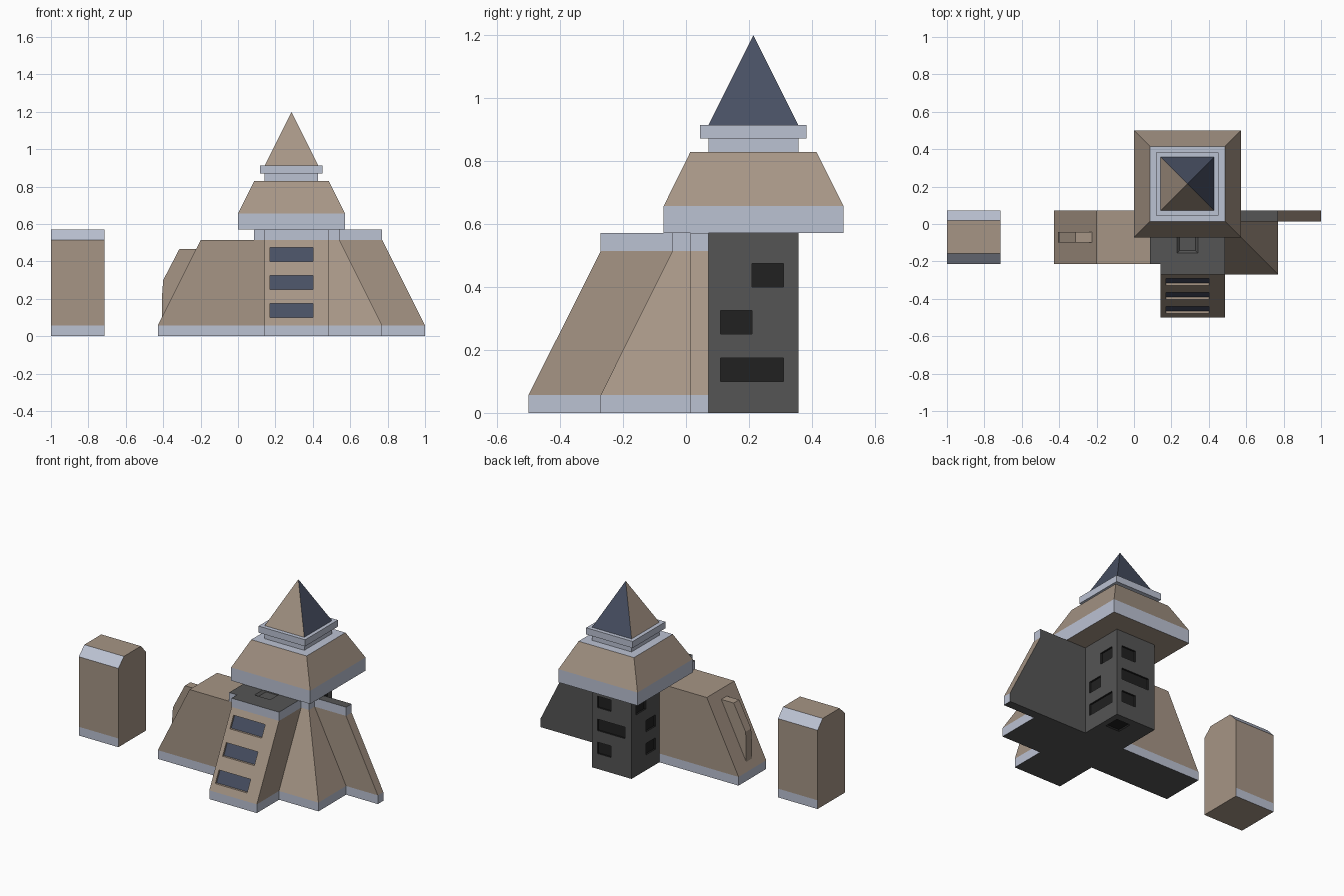
import bpy, bmesh

if "Cube" in bpy.data.objects:
    bpy.data.objects.remove(bpy.data.objects["Cube"])

def material(name, r, g, b):
    m = bpy.data.materials.new(name)
    m.diffuse_color = (r, g, b, 1)
    m.use_nodes = True
    m.node_tree.nodes["Principled BSDF"].inputs["Base Color"].default_value = m.diffuse_color
    return m

BROWN = material("brown_wall", .38, .30, .235)
PALE = material("pale_trim", .50, .54, .65)
GREY = material("dark_grey", .09, .09, .09)
BLACK = material("black_window", .015, .015, .015)
GLASS = material("blue_glass", .065, .08, .125)

def finish(name, verts, faces, mats):
    bm = bmesh.new()
    vs = [bm.verts.new(v) for v in verts]
    me = bpy.data.meshes.new(name)
    for f, m in zip(faces, mats):
        if m.name not in me.materials:
            me.materials.append(m)
        bm.faces.new([vs[i] for i in f]).material_index = me.materials.find(m.name)
    bmesh.ops.remove_doubles(bm, verts=bm.verts, dist=1e-5)
    bmesh.ops.recalc_face_normals(bm, faces=bm.faces)
    bm.to_mesh(me)
    bm.free()
    ob = bpy.data.objects.new(name, me)
    bpy.context.collection.objects.link(ob)
    return ob

def loft(name, low, z0, z1, mat, high=None, **sides):
    """Solid between two (x0, x1, y0, y1) rectangles, with optional side materials."""
    verts = []
    for (a, b, c, d), z in ((low, z0), (high or low, z1)):
        verts += [(a, c, z), (b, c, z), (b, d, z), (a, d, z)]
    faces = [(0, 1, 5, 4), (1, 2, 6, 5), (2, 3, 7, 6), (3, 0, 4, 7), (3, 2, 1, 0), (4, 5, 6, 7)]
    names = ("front", "right", "back", "left", "bottom", "top")
    return finish(name, verts, faces, [sides.get(n, mat) for n in names])

def cut(ob, cutter):
    mod = ob.modifiers.new("cut", 'BOOLEAN')
    mod.operation, mod.solver, mod.object = 'DIFFERENCE', 'EXACT', cutter
    mod.material_mode = 'TRANSFER'
    bpy.context.view_layer.objects.active = ob
    bpy.ops.object.modifier_apply(modifier="cut")
    bpy.data.objects.remove(cutter)

A, B, C = .057, .514, .571          # plinth top, wall top, cap top

def wing(name, low, high, cap=True, **sides):
    """Pale plinth, sloped brown wall and pale cap with a grey roof."""
    loft(name + "_plinth", low, 0, A, PALE, **{"bottom": GREY, **sides})
    wall = loft(name + "_wall", low, A, B, BROWN, high, **sides)
    if cap:
        cap = loft(name + "_cap", high, B, C, PALE, **{"top": GREY, **sides})
    return wall, cap

# Buttress wings around the tower
wing("left_wing", (-.429, .143, -.214, .071), (-.2, .143, -.214, .071), cap=False)
loft("left_wing_cap", (.086, .143, -.214, .071), B, C, PALE, top=GREY)
front_wall, front_cap = wing("front_wing", (.143, .486, -.5, .071), (.143, .486, -.271, .071), back=GREY)
wing("corner_wing", (.486, .771, -.271, .014), (.486, .543, -.043, .014))
wing("right_wing", (.486, 1, .014, .071), (.486, .771, .014, .071), back=GREY)

# Recessed windows following the front slope
for z in (.1, .25, .4):
    y0, y1 = (-.5 + .5 * (h - A) for h in (z, z + .075))
    cut(front_wall, loft("cutter", (.171, .4, y0 - .03, y0 + .014), z, z + .075, BROWN,
                         (.171, .4, y1 - .03, y1 + .014), back=GLASS))

# Roof hatch
cut(front_cap, loft("cutter", (.242, .33, -.143, -.057), C - .014, C + .02, GREY,
                    (.21, .36, -.175, -.025)))

# Fin on the left slope
profile = [(-.405, .09), (-.405, .23), (-.4, .3), (-.314, .465), (-.224, .465), (-.3, .25)]
n = len(profile)
finish("slope_fin", [(x, y, z) for y in (-.1, -.043) for x, z in profile],
       [tuple(range(n)), tuple(range(n, 2 * n))] +
       [(i, (i + 1) % n, n + (i + 1) % n, n + i) for i in range(n)], [BROWN] * (n + 2))

# Tower with dark windows on three walls and the underside
tower = loft("tower", (.143, .429, .071, .357), 0, C, GREY)
D = .012
windows = [((.429 - D, .46, a, b), z) for a, b, z in ((.11, .31, .1), (.11, .21, .25), (.21, .31, .4))]
windows += [((a, .39, .357 - D, .39), z) for a, z in ((.29, .1), (.19, .25), (.29, .4))]
windows += [((.11, .143 + D, a, a + .1), z) for a, z in ((.11, .1), (.11, .25), (.21, .4))]
for rect, z in windows:
    cut(tower, loft("cutter", rect, z, z + .075, BLACK))
cut(tower, loft("cutter", (.29, .39, .21, .31), -.03, D, BLACK))

# Overhanging roof, stacked collars and spire
eaves = (0, .571, -.071, .5)
square = (.143, .429, .071, .357)
loft("roof_eaves", eaves, C, .657, PALE, bottom=BROWN)
loft("roof_slope", eaves, .657, .829, BROWN, (.086, .486, .014, .414), top=PALE)
loft("lower_collar", square, .829, .871, PALE)
loft("upper_collar", (.117, .453, .045, .383), .871, .914, PALE)
bm = None
spire_verts = [(.143, .071, .914), (.429, .071, .914), (.429, .357, .914), (.143, .357, .914), (.286, .214, 1.2)]
finish("spire", spire_verts, [(0, 1, 4), (1, 2, 4), (2, 3, 4), (3, 0, 4), (3, 2, 1, 0)],
       [BROWN, GLASS, GLASS, BROWN, PALE])

# Detached pillar with chamfered top
foot = (-1, -.714, -.214, .071)
ends = dict(left=BROWN, right=BROWN, bottom=BROWN)
loft("pillar_plinth", foot, 0, A, PALE, **ends)
loft("pillar_wall", foot, A, B, BROWN)
loft("pillar_top", foot, B, C, PALE, (-1, -.714, -.157, .018), top=BROWN, **ends)
